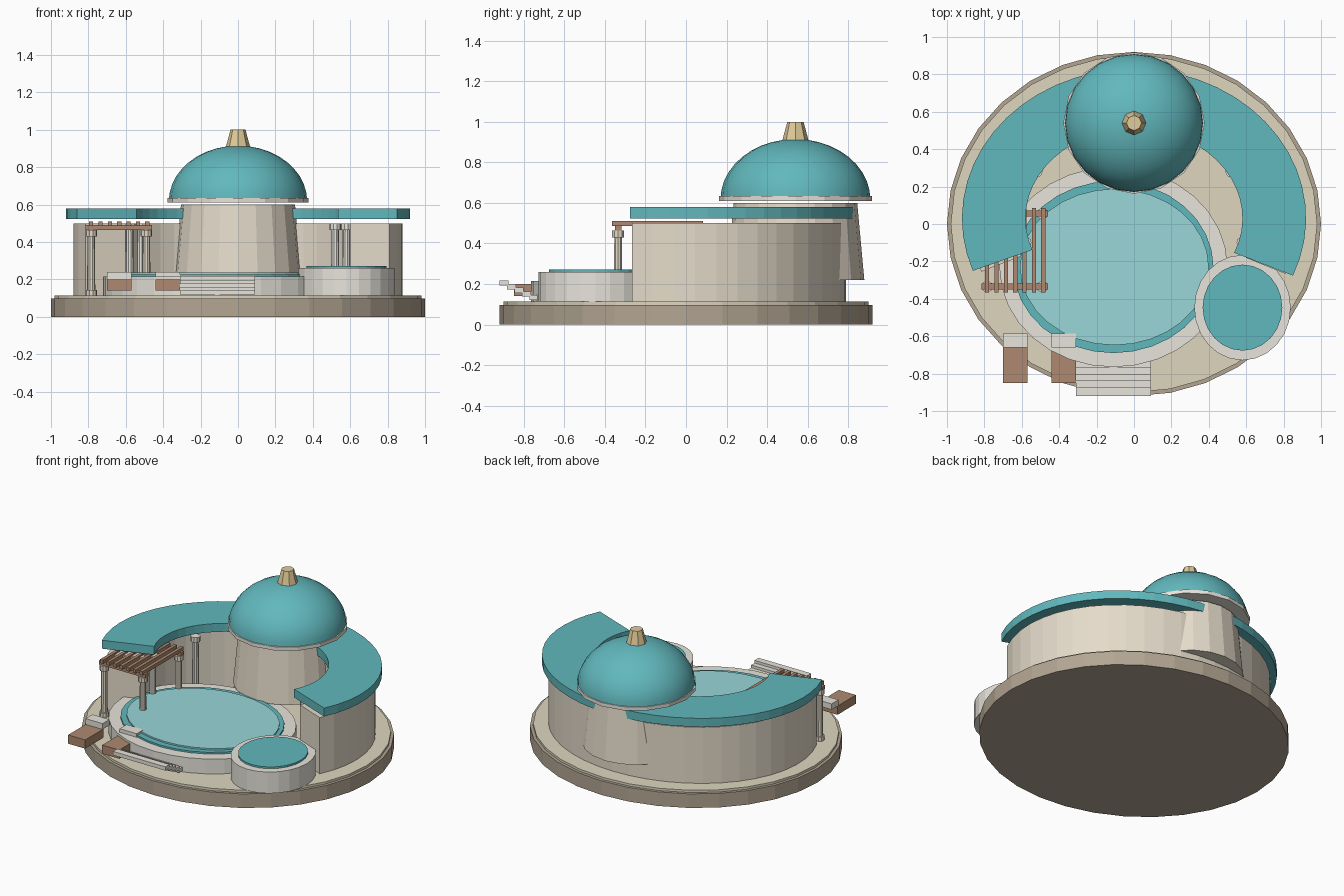
import bpy, bmesh
from math import sin, cos, pi, radians

if "Cube" in bpy.data.objects:
    bpy.data.objects.remove(bpy.data.objects["Cube"])

MATS = {}
COLORS = {
    "earth": (0.45, 0.38, 0.29), "sand": (0.73, 0.67, 0.52), "plaster": (0.78, 0.71, 0.59),
    "stone": (0.80, 0.78, 0.71), "teal": (0.12, 0.48, 0.51), "water": (0.32, 0.67, 0.69),
    "wood": (0.42, 0.25, 0.16), "gold": (0.75, 0.60, 0.32),
}

def finish(name, bm, color, smooth=None):
    bmesh.ops.recalc_face_normals(bm, faces=bm.faces)
    me = bpy.data.meshes.new(name)
    bm.to_mesh(me)
    bm.free()
    if color not in MATS:
        MATS[color] = bpy.data.materials.new(color)
        MATS[color].diffuse_color = (*COLORS[color], 1)
    me.materials.append(MATS[color])
    if smooth:
        for p in me.polygons:
            p.use_smooth = True
        me.set_sharp_from_angle(angle=radians(smooth))
    ob = bpy.data.objects.new(name, me)
    bpy.context.collection.objects.link(ob)
    return ob

def lathe(name, center, profile, sides, color, squash=1.0, smooth=None):
    """Stack of (radius, z) rings, elliptical when squash != 1, capped at both ends."""
    bm = bmesh.new()
    rings = [[bm.verts.new((center[0] + r * cos(2 * pi * i / sides),
                            center[1] + r * squash * sin(2 * pi * i / sides), z))
              for i in range(sides)] for r, z in profile]
    for a, b in zip(rings, rings[1:]):
        for i in range(sides):
            j = (i + 1) % sides
            bm.faces.new((a[i], a[j], b[j], b[i]))
    bm.faces.new(rings[0])
    bm.faces.new(rings[-1])
    return finish(name, bm, color, smooth)

def disc(name, center, rx, ry, z0, z1, sides, color):
    return lathe(name, center, [(rx, z0), (rx, z1)], sides, color, ry / rx)

def box(name, x0, x1, y0, y1, z0, z1, color):
    bm = bmesh.new()
    bmesh.ops.create_cube(bm, size=1)
    for v in bm.verts:
        v.co = ((x0 + x1) / 2 + v.co.x * (x1 - x0),
                (y0 + y1) / 2 + v.co.y * (y1 - y0),
                (z0 + z1) / 2 + v.co.z * (z1 - z0))
    return finish(name, bm, color)

def arc(name, outer, inner, z0, z1, a0, a1, n, color):
    """Curved block between two elliptical arcs around (0, 0.03)."""
    bm = bmesh.new()
    secs = []
    for i in range(n + 1):
        a = radians(a0 + (a1 - a0) * i / n)
        secs.append([bm.verts.new((r[0] * cos(a), 0.03 + r[1] * sin(a), z))
                     for r, z in ((outer, z0), (outer, z1), (inner, z1), (inner, z0))])
    for a, b in zip(secs, secs[1:]):
        for k in range(4):
            m = (k + 1) % 4
            bm.faces.new((a[k], a[m], b[m], b[k]))
    bm.faces.new(secs[0])
    bm.faces.new(secs[-1])
    return finish(name, bm, color)

def column(name, x, y, z0, z1, color, r=0.022):
    w = r * 1.4
    lathe(name, (x, y), [(w, z0), (w, z0 + .03), (r, z0 + .03), (r * .9, z1 - .035),
                         (w, z1 - .035), (w, z1)], 10, color)

# Ground plinth
disc("plinth", (0, 0), 1.0, 0.92, 0, 0.097, 32, "earth")
disc("plinth_top", (0, 0), 0.98, 0.90, 0.097, 0.113, 32, "sand")

# Curved building wing and its roof
arc("curved_wing", (0.88, 0.76), (0.65, 0.54), 0.11, 0.50, -23, 202, 28, "plaster")
arc("curved_roof", (0.92, 0.80), (0.58, 0.48), 0.522, 0.58, -22.5, 200.5, 32, "teal")

# Columns under the inner roof edge
for k, ang in enumerate((-15, 30, 150, 195)):
    a = radians(ang)
    column(f"column_{k}", 0.60 * cos(a), 0.03 + 0.50 * sin(a), 0.11, 0.50, "stone")

# Tower, dome rim, dome and finial
T = (0, 0.54)
lathe("tower", T, [(0.34, 0.22), (0.305, 0.60)], 20, "plaster")
lathe("dome_rim", T, [(0.378, 0.61), (0.378, 0.635)], 16, "stone")
lathe("dome", T, [(0.37 * cos(t), 0.617 + 0.298 * sin(t))
                  for t in [i * pi / 2 / 10 for i in range(10)] + [1.53]],
      24, "teal", smooth=40)
lathe("finial", T, [(0.067, 0.90), (0.04, 1.0)], 8, "gold")

# Main pool: stone surround, teal edge, water
P = (-0.11, -0.23)
disc("pool_surround", P, 0.61, 0.535, 0.11, 0.215, 32, "stone")
disc("pool_edge", P, 0.535, 0.46, 0.20, 0.227, 32, "teal")
disc("pool_water", (-0.105, -0.23), 0.505, 0.418, 0.21, 0.237, 32, "water")

# Small round tub
B = (0.58, -0.447)
disc("tub_wall", B, 0.258, 0.282, 0.113, 0.26, 24, "stone")
disc("tub_water", B, 0.213, 0.23, 0.24, 0.272, 24, "teal")

# Front steps
for i in range(5):
    y = -0.92 + 0.037 * i
    z = 0.218 - 0.018 * i
    box(f"step_{i}", -0.31, 0.09, y, y + 0.045, z - 0.026, z, "stone")

# Two loungers with headrests
for k, x in enumerate((-0.70, -0.44)):
    box(f"lounger_{k}", x, x + 0.13, -0.85, -0.65, 0.14, 0.20, "wood")
    box(f"headrest_{k}", x, x + 0.13, -0.66, -0.585, 0.20, 0.24, "stone")

# Pergola: posts, beams, slats
for k, y in enumerate((-0.335, 0.055)):
    for m, x in enumerate((-0.785, -0.49)):
        column(f"pergola_post_{k}{m}", x, y, 0.113, 0.465, "plaster")
    box(f"pergola_beam_{k}", -0.815, -0.46, y - 0.016, y + 0.016, 0.465, 0.49, "wood")
for i in range(7):
    x = -0.785 + 0.05 * i
    box(f"pergola_slat_{i}", x - 0.011, x + 0.011, -0.365, 0.085, 0.485, 0.51, "wood")

for m in bpy.data.materials:
    if m.users and not m.is_grease_pencil:
        m.use_nodes = True
        m.node_tree.nodes["Principled BSDF"].inputs["Base Color"].default_value = m.diffuse_color
